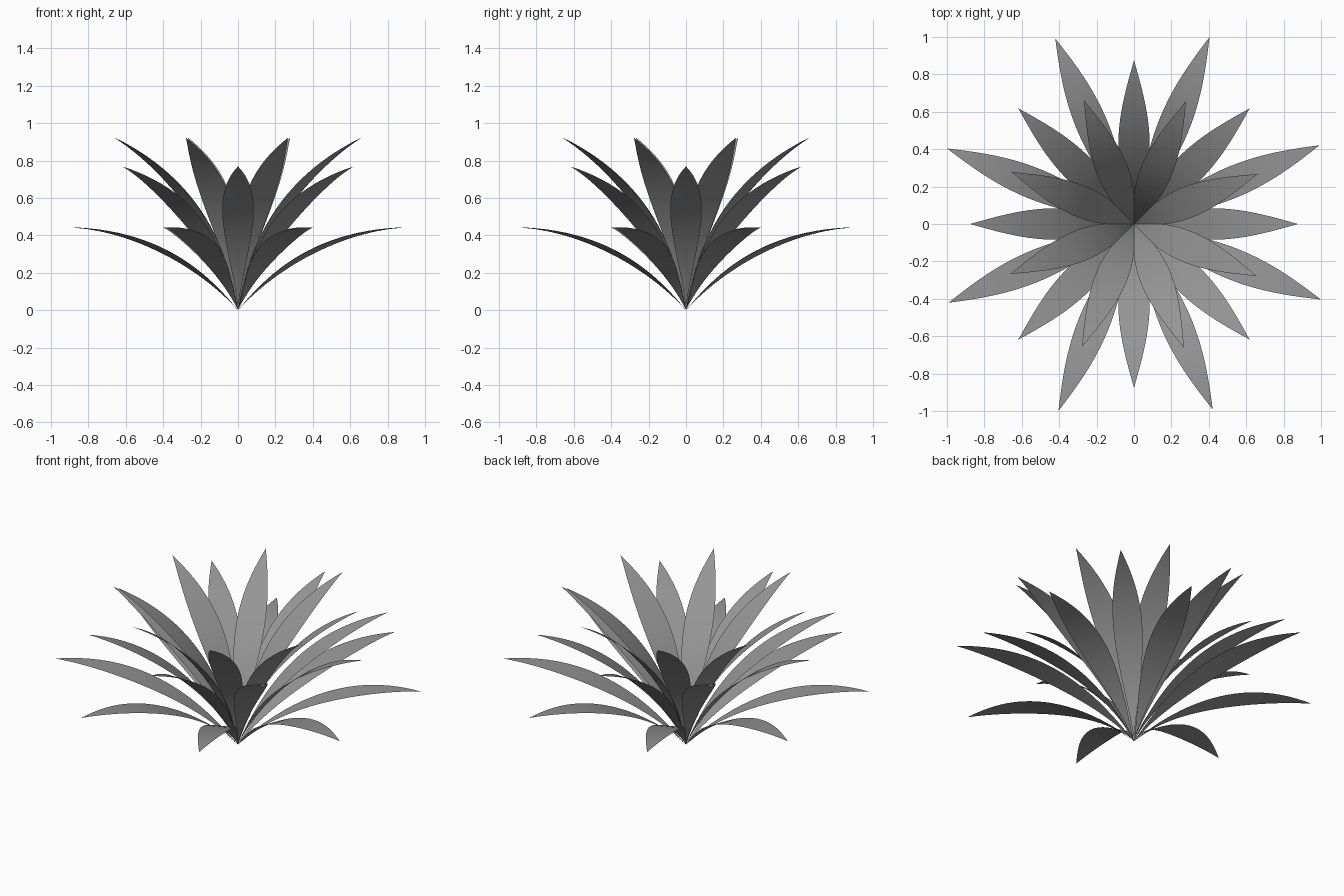
import bpy, bmesh, math
from mathutils import Vector

cube = bpy.data.objects.get("Cube")
if cube:
    bpy.data.objects.remove(cube, do_unlink=True)

LENGTH = 1.165            # straight distance from leaf root to tip
BEND = math.radians(50)   # total downward curl along a leaf
HALF_WIDTH = 0.084
STEPS = 24
LEAVES = 8

# One flat grey for every leaf
grey = bpy.data.materials.new("leaf grey")
grey.use_nodes = True
colour = (0.3, 0.3, 0.3, 1)
grey.diffuse_color = colour
bsdf = grey.node_tree.nodes["Principled BSDF"]
bsdf.inputs["Base Color"].default_value = colour
bsdf.inputs["Roughness"].default_value = 0.8


def leaf_mesh(name, tilt):
    """Thin pointed blade following a circular arc, rising at the tilt angle."""
    start = math.radians(tilt) + BEND / 2
    radius = LENGTH / (2 * math.sin(BEND / 2))
    bm = bmesh.new()
    rows = []
    for i in range(STEPS + 1):
        u = i / STEPS
        a = start - BEND * u
        x = radius * (math.sin(start) - math.sin(a))
        z = radius * (math.cos(a) - math.cos(start))
        w = HALF_WIDTH * math.sin(math.pi * u ** 1.25)
        sides = (0,) if i in (0, STEPS) else (-1, 0, 1)
        rows.append([bm.verts.new(Vector((x, s * w, z))) for s in sides])
    root, tip = rows[0][0], rows[-1][0]
    first, last = rows[1], rows[-2]
    for j in range(2):
        bm.faces.new((root, first[j], first[j + 1]))
        bm.faces.new((last[j], tip, last[j + 1]))
        for a, b in zip(rows[1:-2], rows[2:-1]):
            bm.faces.new((a[j], b[j], b[j + 1], a[j + 1]))
    for f in bm.faces:
        f.smooth = True
    bmesh.ops.recalc_face_normals(bm, faces=bm.faces)
    bm.faces.ensure_lookup_table()
    if bm.faces[0].normal.z < 0:
        bmesh.ops.reverse_faces(bm, faces=bm.faces)
    mesh = bpy.data.meshes.new(name)
    bm.to_mesh(mesh)
    bm.free()
    mesh.materials.append(grey)
    return mesh


# Three rings of leaves: name, chord tilt, turn of the ring
for ring, tilt, turn in (("outer", 22.3, 23), ("middle", 41.3, 0), ("inner", 52.3, 22)):
    mesh = leaf_mesh(ring + "_leaf", tilt)
    for k in range(LEAVES):
        leaf = bpy.data.objects.new(f"{ring}_leaf_{k + 1}", mesh)
        leaf.rotation_euler.z = math.radians(turn) + math.tau * k / LEAVES
        bpy.context.collection.objects.link(leaf)
